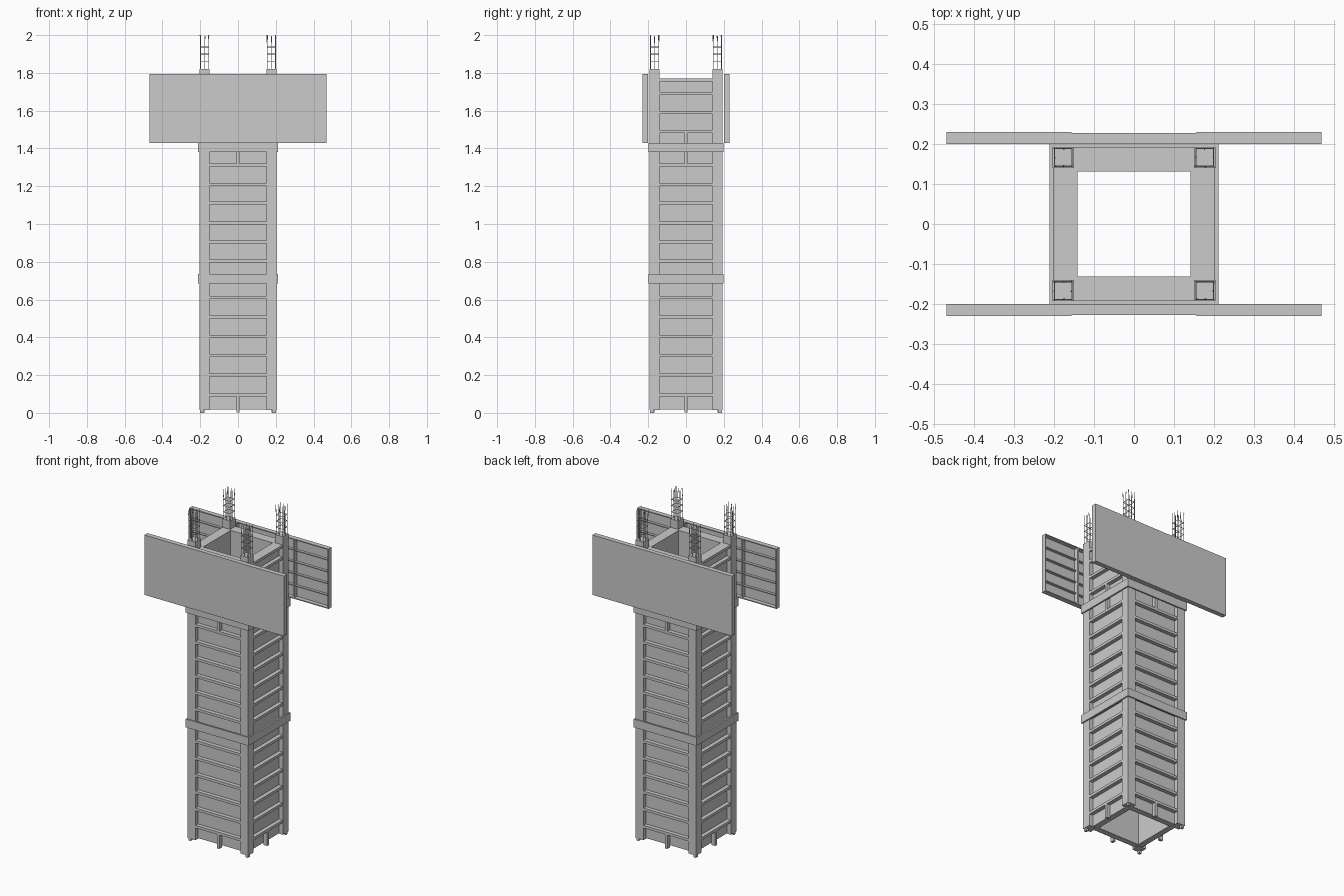
import bpy, bmesh, random
from mathutils import Matrix, Vector

if "Cube" in bpy.data.objects:
    bpy.data.objects.remove(bpy.data.objects["Cube"])
random.seed(4)

HX, HY = 0.203, 0.1925      # outer half sizes of the shaft
COL = 0.053                 # column width
D = 0.002                   # ribs sit slightly behind the column faces
SX, SY = HX - 0.026, HY - 0.026   # recessed outer faces of the wall
IX, IY = 0.141, 0.1315      # inner opening
CX, CY = HX - COL, HY - COL       # inner faces of the columns


def box(bm, x0, x1, y0, y1, z0, z1):
    m = Matrix.Translation(((x0 + x1) / 2, (y0 + y1) / 2, (z0 + z1) / 2))
    s = Matrix.Diagonal((abs(x1 - x0), abs(y1 - y0), abs(z1 - z0), 1))
    bmesh.ops.create_cube(bm, size=1, matrix=m @ s)


def rod(bm, a, b, r=0.0017, n=6):
    a, b = Vector(a), Vector(b)
    d = b - a
    m = Matrix.Translation((a + b) / 2) @ d.to_track_quat('Z', 'Y').to_matrix().to_4x4()
    bmesh.ops.create_cone(bm, cap_ends=True, segments=n, radius1=r, radius2=r,
                          depth=d.length, matrix=m)


def ring(bm, ox, oy, ix, iy, z0, z1):
    for s in (-1, 1):
        box(bm, -ox, ox, s * iy, s * oy, z0, z1)
        box(bm, s * ix, s * ox, -iy, iy, z0, z1)


def finish(bm, name):
    bmesh.ops.recalc_face_normals(bm, faces=bm.faces)
    me = bpy.data.meshes.new(name)
    bm.to_mesh(me)
    bm.free()
    ob = bpy.data.objects.new(name, me)
    bpy.context.collection.objects.link(ob)
    return ob


# Corner columns with small feet
for sx, xn in ((-1, "left"), (1, "right")):
    for sy, yn in ((-1, "front"), (1, "back")):
        bm = bmesh.new()
        box(bm, sx * CX, sx * HX, sy * CY, sy * HY, 0.015, 1.82)
        box(bm, sx * (HX - 0.02), sx * (HX - 0.003), sy * (HY - 0.02), sy * (HY - 0.003), 0, 0.015)
        finish(bm, f"column_{yn}_{xn}")

        # Reinforcement bars and stirrups above each column
        bm = bmesh.new()
        cx, cy, h = sx * (HX - COL / 2), sy * (HY - COL / 2), 0.022
        for i in (-1, 0, 1):
            for j in (-1, 0, 1):
                if i or j:
                    x, y = cx + i * h, cy + j * h
                    tip = 2.0 if i and j else 1.995
                    dx, dy = (random.uniform(-0.003, 0.003) for _ in range(2))
                    rod(bm, (x, y, 1.81), (x, y, 1.95))
                    rod(bm, (x, y, 1.95), (x + dx, y + dy, tip))
        for z in (1.862, 1.9, 1.937):
            c = [(cx - h, cy - h, z), (cx + h, cy - h, z), (cx + h, cy + h, z), (cx - h, cy + h, z)]
            for k in range(4):
                rod(bm, c[k], c[(k + 1) % 4])
        finish(bm, f"rebar_{yn}_{xn}")

# Four wall plates forming the hollow shaft
bm = bmesh.new()
for s in (-1, 1):
    box(bm, -CX, CX, s * IY, s * SY, 0.017, 1.77)
    box(bm, s * IX, s * SX, -CY, CY, 0.017, 1.77)
finish(bm, "wall_plates")

# Horizontal ribs between the columns
bm = bmesh.new()
rib_z = [0.095, 0.2, 0.303, 0.405, 0.508, 0.61, 0.708, 0.805, 0.905, 1.005,
         1.11, 1.21, 1.313, 1.49, 1.59, 1.69, 1.762]
for z in rib_z:
    for s in (-1, 1):
        box(bm, -CX, CX, s * SY, s * (HY - D), z - 0.008, z + 0.008)
        box(bm, s * SX, s * (HX - D), -CY, CY, z - 0.008, z + 0.008)
finish(bm, "wall_ribs")

# Short middle posts at the base and at the upper joint
bm = bmesh.new()
for z0, z1 in ((0.003, 0.095), (1.315, 1.49)):
    for s in (-1, 1):
        box(bm, -0.008, 0.008, s * SY, s * (HY - D), z0, z1)
        box(bm, s * SX, s * (HX - D), -0.008, 0.008, z0, z1)
finish(bm, "middle_posts")

# Bands wrapped round the shaft
for name, z0, z1 in (("middle_band", 0.685, 0.735), ("upper_band", 1.38, 1.43)):
    bm = bmesh.new()
    ring(bm, 0.211, 0.1995, HX - D - 0.001, HY - D - 0.001, z0, z1)
    finish(bm, name)

# Shuttering boards: three framed panels on the front and back
W, Z0, Z1 = 0.3115, 1.43, 1.793
for s, name in ((-1, "front"), (1, "back")):
    yi = s * 0.2
    for k, side in ((-1, "left"), (0, "middle"), (1, "right")):
        bm = bmesh.new()
        yo = s * (0.229 if k else 0.2275)
        ys = yo - s * 0.004
        x0, x1 = k * W - W / 2, k * W + W / 2
        box(bm, x0, x1, ys, yo, Z0, Z1)
        # side stiles and one stiffener in each outer panel
        stiles = [x0, x1 - 0.006] + ([k * 0.233 - 0.005] if k else [])
        for a in stiles:
            box(bm, a, a + (0.006 if a in (x0, x1 - 0.006) else 0.01), yi, ys, Z0, Z1)
        # rails: full depth at top and bottom, shallower in between
        for i in range(6):
            z = Z0 + i * (Z1 - Z0 - 0.006) / 5
            y = yi if i in (0, 5) else yi + s * 0.01
            box(bm, x0 + 0.006, x1 - 0.006, y, ys, z, z + 0.006)
        finish(bm, f"board_{name}_{side}")
